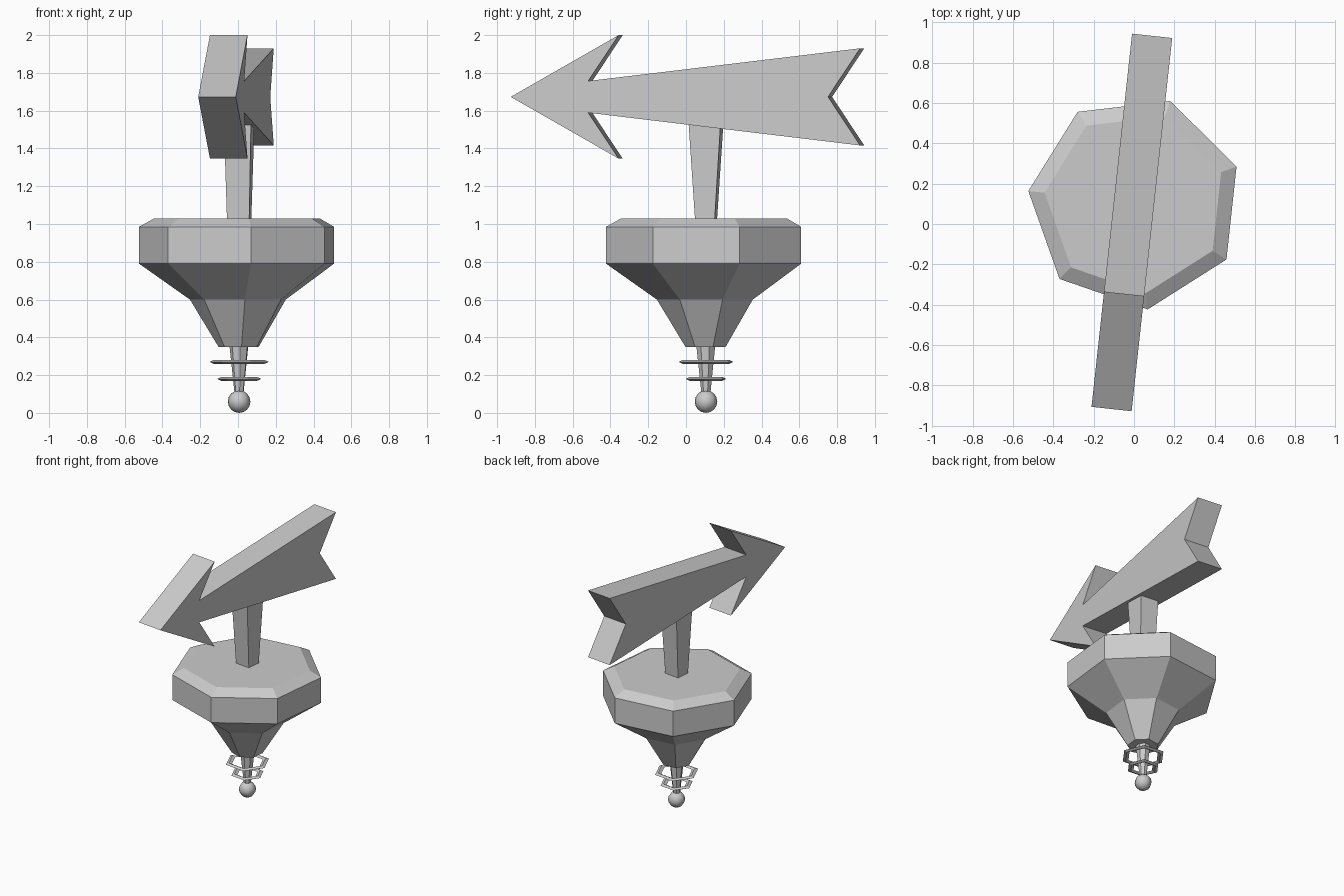
import bpy, bmesh
from math import pi, cos, sin, radians
from mathutils import Matrix

if "Cube" in bpy.data.objects:
    bpy.data.objects.remove(bpy.data.objects["Cube"])

# Shared frame: the whole model is turned slightly about the spindle axis
FRAME = Matrix.Translation((0.006, 0.106, 0)) @ Matrix.Rotation(radians(-6.2), 4, 'Z')


def finish(name, bm):
    bmesh.ops.recalc_face_normals(bm, faces=bm.faces)
    bm.transform(FRAME)
    mesh = bpy.data.meshes.new(name)
    bm.to_mesh(mesh)
    bm.free()
    ob = bpy.data.objects.new(name, mesh)
    bpy.context.collection.objects.link(ob)
    return ob


def lathe(name, profile, sides, phase=pi, ring=False):
    """Stack of polygons from (radius, z); ring=True closes the section."""
    bm = bmesh.new()
    loops = [[bm.verts.new((r * cos(phase + 2 * pi * i / sides),
                            r * sin(phase + 2 * pi * i / sides), z))
              for i in range(sides)] for r, z in profile]
    pairs = list(zip(loops, loops[1:]))
    if ring:
        pairs.append((loops[-1], loops[0]))
    else:
        bm.faces.new(loops[0])
        bm.faces.new(loops[-1])
    for a, b in pairs:
        for i in range(sides):
            j = (i + 1) % sides
            bm.faces.new((a[i], a[j], b[j], b[i]))
    return finish(name, bm)


# Seven-sided top body
lathe("body", [(0.11, 0.35), (0.262, 0.6), (0.533, 0.79), (0.533, 0.985), (0.452, 1.03)], 7)

# Spindle, two loose rings and ball tip
lathe("spindle", [(0.022, 0.08), (0.052, 0.36)], 7)
for name, r, z in (("upper_ring", 0.158, 0.27), ("lower_ring", 0.118, 0.18)):
    w = 0.022
    lathe(name, [(r, z), (r - w, z + 0.01), (r - 2 * w, z), (r - w, z - 0.01)], 6, ring=True)
bm = bmesh.new()
bmesh.ops.create_uvsphere(bm, u_segments=8, v_segments=8, radius=0.06)
bm.transform(Matrix.Translation((0, 0, 0.06)))
ball = finish("ball_tip", bm)
for p in ball.data.polygons:
    p.use_smooth = True

# Tapered square post
bm = bmesh.new()
bmesh.ops.create_cube(bm, size=1)
for v in bm.verts:
    top = v.co.z > 0
    v.co.x *= 0.145 if top else 0.118
    v.co.y *= 0.172 if top else 0.104
    v.co.z = 1.55 if top else 1.02
finish("post", bm)

# Arrow sign: upper half of the side outline, mirrored about its centre line
MID = 1.673
half = [(-1.03, 0), (-0.455, 0.327), (-0.617, 0.084), (0.831, 0.257), (0.66, 0)]
outline = half + [(y, -h) for y, h in half[-2:0:-1]]
bm = bmesh.new()
face = bm.faces.new([bm.verts.new((-0.106, y, MID + h)) for y, h in outline])
ext = bmesh.ops.extrude_face_region(bm, geom=[face])
for v in [g for g in ext["geom"] if isinstance(g, bmesh.types.BMVert)]:
    v.co.x = 0.094
# Closing face on the near side if the extrusion removed it
edges = [e for e in bm.edges if e.is_boundary]
if edges:
    bmesh.ops.holes_fill(bm, edges=edges)
finish("arrow", bm)
